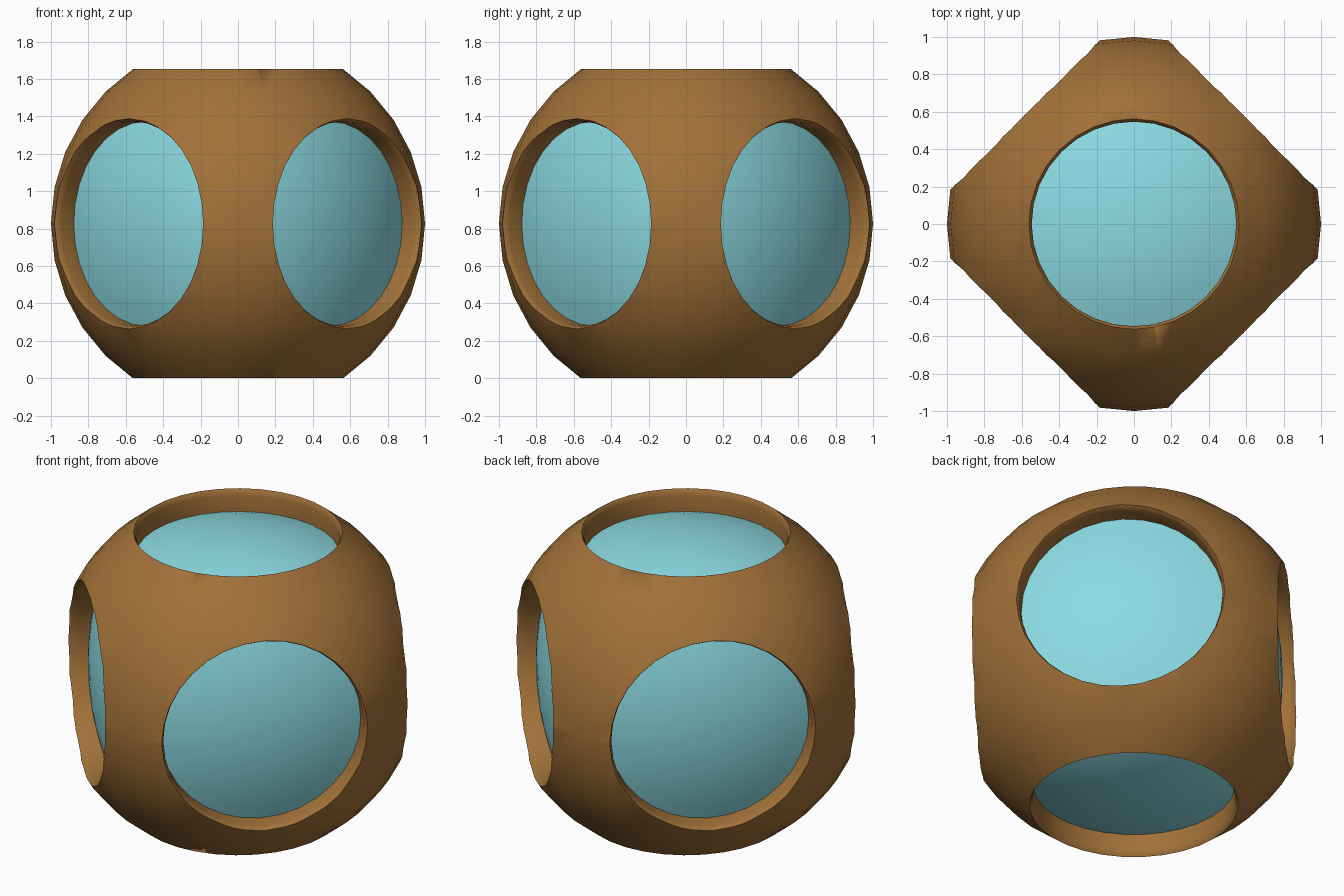
import bpy, bmesh, math
from mathutils import Vector, Matrix

if "Cube" in bpy.data.objects:
    bpy.data.objects.remove(bpy.data.objects["Cube"])

CZ, R, HOLE, FLOOR, BULGE, N = 0.826, 1.0, 0.547, 0.695, 0.10, 32

def material(name, col):
    m = bpy.data.materials.new(name)
    m.diffuse_color = (*col, 1)
    m.use_nodes = True
    m.node_tree.nodes["Principled BSDF"].inputs["Base Color"].default_value = m.diffuse_color
    return m

brown = material("brown_shell", (0.36, 0.165, 0.04))
blue = material("pale_blue", (0.26, 0.70, 0.76))

def smooth(ob, angle):
    bpy.ops.object.select_all(action='DESELECT')
    ob.select_set(True)
    bpy.context.view_layer.objects.active = ob
    bpy.ops.object.shade_smooth_by_angle(angle=math.radians(angle))

def lathe(name, profile, caps):
    """Spin (radius, height) points round z; optionally close both ends flat."""
    bm = bmesh.new()
    rings = [[bm.verts.new((r * math.cos(2 * math.pi * k / N), r * math.sin(2 * math.pi * k / N), z))
              for k in range(N)] for r, z in profile]
    for a, b in zip(rings, rings[1:]):
        for k in range(N):
            j = (k + 1) % N
            bm.faces.new((a[k], a[j], b[j], b[k]))
    bm.faces.new(rings[-1])
    if caps:
        bm.faces.new(rings[0][::-1])
    me = bpy.data.meshes.new(name)
    bm.to_mesh(me)
    bm.free()
    ob = bpy.data.objects.new(name, me)
    bpy.context.collection.objects.link(ob)
    return ob

def placed(d):
    rot = d.to_track_quat('Z', 'Y').to_matrix().to_4x4()
    return Matrix.Translation((0, 0, CZ)) @ rot

# Six hole directions: top, bottom and the four diagonals
s = math.sqrt(0.5)
dirs = {"top": (0, 0, 1), "bottom": (0, 0, -1),
        "front_right": (s, -s, 0), "front_left": (-s, -s, 0),
        "back_right": (s, s, 0), "back_left": (-s, s, 0)}
dirs = {k: Vector(v) for k, v in dirs.items()}

# Ball-shaped shell
bpy.ops.mesh.primitive_uv_sphere_add(segments=N, ring_count=16, radius=R, location=(0, 0, CZ))
shell = bpy.context.object
shell.name = "shell"
shell.data.materials.append(brown)

# Domed window profile: spherical cap, rim to near the centre
cap_r = (HOLE ** 2 + BULGE ** 2) / (2 * BULGE)
edge = math.asin(HOLE / cap_r)
dome = [(cap_r * math.sin(edge * t), FLOOR + BULGE - cap_r + cap_r * math.cos(edge * t))
        for t in (1, 0.85, 0.7, 0.55, 0.4, 0.25, 0.1)]

# Hole profile with a softened lip
hole = [(HOLE, FLOOR), (HOLE, 0.79), (0.552, 0.808), (0.562, 0.826), (0.58, 0.842), (0.58, 1.3)]

cutters = []
for name, d in dirs.items():
    cut = lathe("cutter_" + name, hole, True)
    cut.matrix_world = placed(d)
    cut.hide_render = True
    cutters.append(cut)
    mod = shell.modifiers.new(name, 'BOOLEAN')
    mod.operation, mod.solver, mod.object = 'DIFFERENCE', 'EXACT', cut

    win = lathe("window_" + name, dome, False)
    win.data.materials.append(blue)
    win.matrix_world = placed(d)
    smooth(win, 40)

# Apply the holes, remove the cutters
bpy.context.view_layer.update()
bpy.ops.object.select_all(action='DESELECT')
shell.select_set(True)
bpy.context.view_layer.objects.active = shell
for mod in list(shell.modifiers):
    bpy.ops.object.modifier_apply(modifier=mod.name)
for c in cutters:
    bpy.data.objects.remove(c)

# Open the hole floors, which the windows replace
bm = bmesh.new()
bm.from_mesh(shell.data)
floors = [f for f in bm.faces
          if any(all(abs(v.co.dot(d) - FLOOR) < 1e-3 for v in f.verts) for d in dirs.values())]
bmesh.ops.delete(bm, geom=floors, context='FACES')
bm.to_mesh(shell.data)
bm.free()
smooth(shell, 50)
